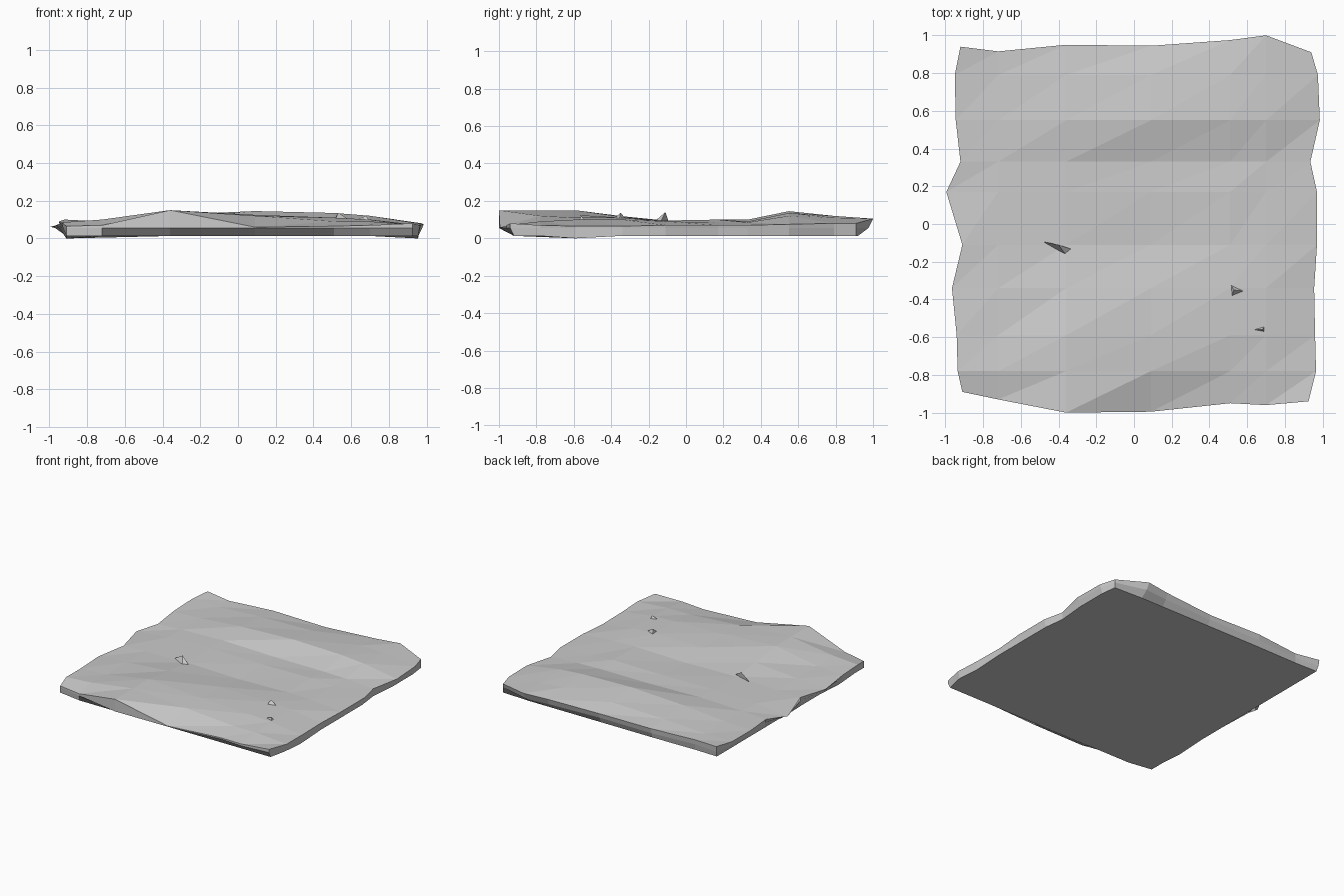
import bpy, bmesh

if "Cube" in bpy.data.objects:
    bpy.data.objects.remove(bpy.data.objects["Cube"])

# Grid of the weathered top: column x, row y, outline positions, heights
cols = [-0.93, -0.72, -0.36, 0.09, 0.51, 0.70, 0.96]
rows = [-0.95, -0.78, -0.59, -0.34, -0.11, 0.17, 0.33, 0.55, 0.79, 0.95]
left = [-0.91, -0.935, -0.94, -0.965, -0.91, -0.995, -0.92, -0.945, -0.95, -0.92]
right = [0.925, 0.965, 0.96, 0.955, 0.97, 0.97, 0.935, 0.985, 0.975, 0.94]
front = [-0.89, -0.93, -1.0, -0.995, -0.95, -0.96, -0.94]
back = [0.94, 0.915, 0.95, 0.945, 0.975, 1.0, 0.91]
heights = [
    [.065, .07, .15, .06, .065, .07, .08],
    [.085, .10, .15, .12, .09, .09, .07],
    [.08, .09, .15, .125, .11, .10, .065],
    [.07, .09, .118, .115, .11, .10, .065],
    [.08, .085, .095, .085, .095, .09, .07],
    [.062, .09, .10, .095, .10, .085, .07],
    [.08, .09, .10, .09, .09, .085, .07],
    [.085, .095, .125, .145, .135, .12, .075],
    [.09, .09, .11, .12, .12, .11, .08],
    [.10, .09, .095, .09, .10, .105, .08],
]
NC, NR = len(cols), len(rows)


def finish(bm, name):
    bmesh.ops.recalc_face_normals(bm, faces=bm.faces)
    mesh = bpy.data.meshes.new(name)
    bm.to_mesh(mesh)
    bm.free()
    bpy.context.collection.objects.link(bpy.data.objects.new(name, mesh))


def clamp(v, lo, hi):
    return max(lo, min(hi, v))


# Stone slab: faceted top, undercut walls, flat base
bm = bmesh.new()
grid = []
for j in range(NR):
    line = []
    for i in range(NC):
        x = left[j] if i == 0 else right[j] if i == NC - 1 else cols[i]
        y = front[i] if j == 0 else back[i] if j == NR - 1 else rows[j]
        line.append(bm.verts.new((x, y, heights[j][i])))
    grid.append(line)
for j in range(NR - 1):
    for i in range(NC - 1):
        a, b, c, d = grid[j][i], grid[j][i + 1], grid[j + 1][i + 1], grid[j + 1][i]
        bm.faces.new((a, b, c))
        bm.faces.new((a, c, d))
rim = (grid[0] + [r[-1] for r in grid[1:]] + grid[-1][-2::-1]
       + [r[0] for r in grid[-2:0:-1]])
middle, base = [], []
for v in rim:
    x, y, z = v.co
    bx, by = clamp(x, -0.91, 0.955), clamp(y, -0.92, 0.92)
    t = 0.0 if y < -0.88 else 0.3
    middle.append(bm.verts.new((x + (bx - x) * t, y + (by - y) * t, 0.055)))
    base.append(bm.verts.new((bx, by, 0.013 - 0.013 * (abs(y + 0.55) < 0.1))))
for upper, lower in ((rim, middle), (middle, base)):
    for k in range(len(rim)):
        n = (k + 1) % len(rim)
        bm.faces.new((upper[k], lower[k], lower[n], upper[n]))
bm.faces.new(base)
finish(bm, "stone_slab")

# Small raised chips breaking the surface: three foot points and a peak
chips = [
    ((-0.50, -0.09), (-0.31, -0.14), (-0.35, -0.18), (-0.40, -0.11, 0.14)),
    ((0.50, -0.30), (0.62, -0.36), (0.51, -0.41), (0.53, -0.35, 0.137)),
    ((0.58, -0.56), (0.70, -0.53), (0.70, -0.58), (0.68, -0.56, 0.12)),
]
for n, (a, b, c, peak) in enumerate(chips):
    bm = bmesh.new()
    for p in (a, b, c):
        bm.verts.new((*p, 0.08))
    bm.verts.new(peak)
    bmesh.ops.convex_hull(bm, input=bm.verts)
    finish(bm, f"stone_chip_{n + 1}")
